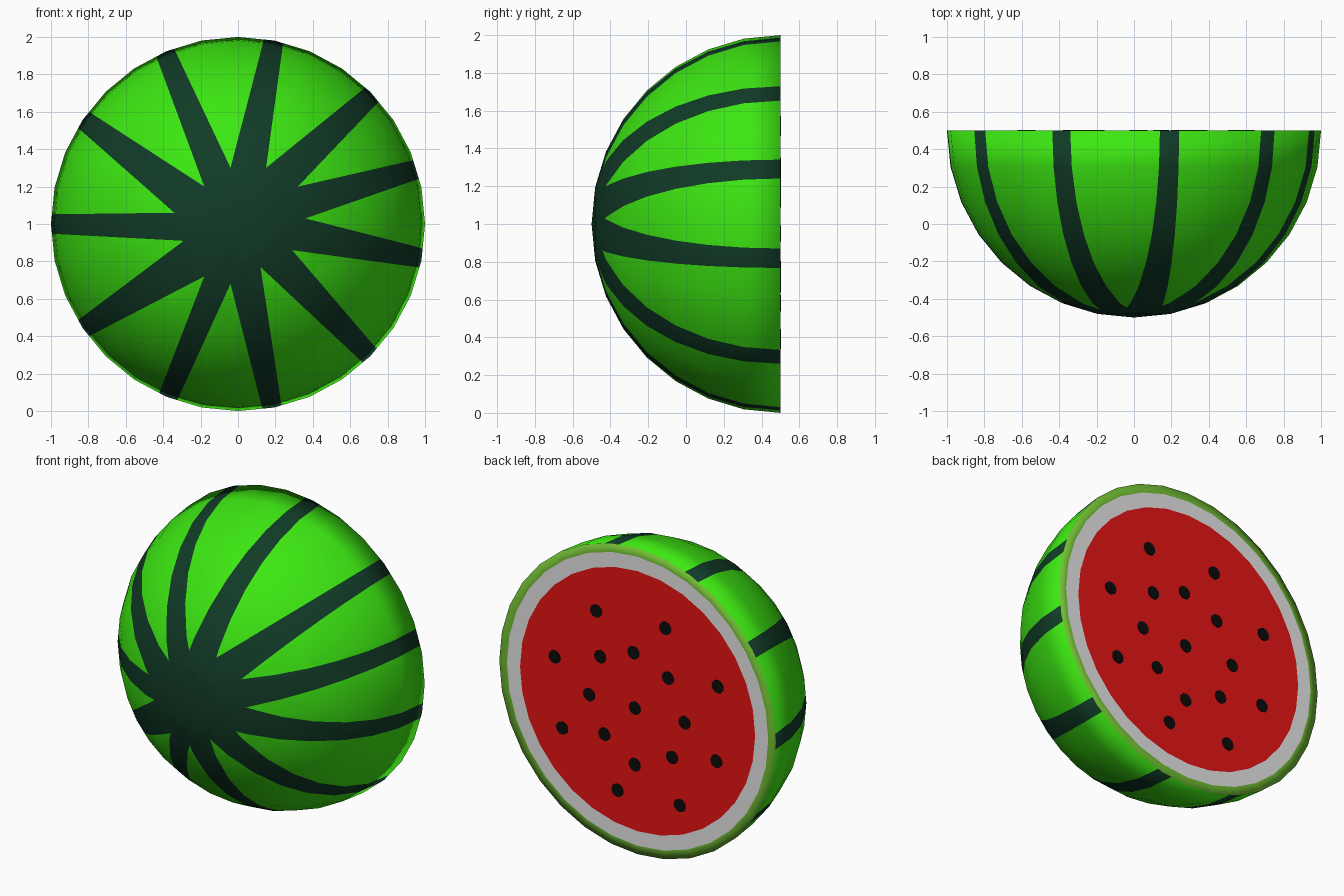
import bpy, bmesh, math
from mathutils import Vector

if "Cube" in bpy.data.objects:
    bpy.data.objects.remove(bpy.data.objects["Cube"])


def material(name, r, g, b):
    m = bpy.data.materials.new(name)
    m.diffuse_color = (r, g, b, 1)
    m.use_nodes = True
    m.node_tree.nodes["Principled BSDF"].inputs["Base Color"].default_value = m.diffuse_color
    return m


GREEN = material("bright green", 0.046, 0.8, 0.006)
DARK = material("dark green", 0.0055, 0.043, 0.02)
RIM = material("pale green", 0.17, 0.52, 0.035)
WHITE = material("white", 0.8, 0.8, 0.8)
RED = material("red", 0.8, 0.007, 0.007)
BLACK = material("black", 0.003, 0.003, 0.003)

SEGS, RINGS = 32, 8
CUT_Y = 0.5
R_WHITE, R_RED = 0.945, 0.85


def finish(bm, name, mats, smooth=False):
    for f in bm.faces:
        f.smooth = smooth
    me = bpy.data.meshes.new(name)
    bm.to_mesh(me)
    bm.free()
    for m in mats:
        me.materials.append(m)
    ob = bpy.data.objects.new(name, me)
    bpy.context.collection.objects.link(ob)
    return ob


def ring(bm, r, y, n=SEGS, cx=0.0, cz=1.0):
    return [bm.verts.new((cx + r * math.cos(2 * math.pi * i / n), y,
                          cz + r * math.sin(2 * math.pi * i / n))) for i in range(n)]


def bridge(bm, a, b):
    n = len(a)
    for i in range(n):
        j = (i + 1) % n
        bm.faces.new((a[i], a[j], b[j], b[i]))


# Rind: half sphere with its pole to the front
bm = bmesh.new()
pole = bm.verts.new((0, CUT_Y - 1, 1))
rings = []
for k in range(1, RINGS + 1):
    t = k * math.pi / 2 / RINGS
    rings.append(ring(bm, math.sin(t), CUT_Y - math.cos(t)))
for i in range(SEGS):
    bm.faces.new((pole, rings[0][i], rings[0][(i + 1) % SEGS]))
for a, b in zip(rings, rings[1:]):
    bridge(bm, a, b)

# Stripes: green wedges between the stripe angles, each starting at a notch point
angles = [-146, -112, -79.5, -45, -10.5, 17, 44, 79, 113, 146, 180, 214]
notches = [(-.18, -.28), (-.04, -.32), (.12, -.23), (.29, -.14), (.36, .03), (.32, .2),
           (.15, .3), (-.04, .3), (-.18, .2), (-.34, .06), (-.29, -.09)]
HALF = 0.052


def direction(a):
    return Vector((math.cos(a), math.sin(a)))


def flat(p):
    return Vector((p.x, p.z - 1))


def cross(a, b):
    return a.x * b.y - a.y * b.x


wedges = []
for i, n in enumerate(notches):
    n = Vector(n)
    a = direction(math.radians(angles[i]) + HALF)
    b = direction(math.radians(angles[i + 1]) - HALF)
    mid = (a + b).normalized()
    wedges.append((n, a - n, b - n))
    for edge in (a - n, b - n):
        faces = [f for f in bm.faces
                 if flat(f.calc_center_median()).normalized().dot(mid) > math.cos(math.radians(26))]
        geom = set(faces)
        for f in faces:
            geom.update(f.edges)
            geom.update(f.verts)
        bmesh.ops.bisect_plane(bm, geom=list(geom), dist=1e-4,
                               plane_co=(n.x, 0, n.y + 1), plane_no=(-edge.y, 0, edge.x))
for f in bm.faces:
    p = flat(f.calc_center_median())
    green = any(cross(ea, p - n) > 0 and cross(eb, p - n) < 0 for n, ea, eb in wedges)
    f.material_index = 0 if green else 1

# Cut rim: the open edge drawn inward on the cut plane
border = [e for e in bm.edges if e.is_boundary]
out = bmesh.ops.extrude_edge_only(bm, edges=border)["geom"]
for g in out:
    if isinstance(g, bmesh.types.BMVert):
        g.co.x *= R_WHITE
        g.co.z = 1 + (g.co.z - 1) * R_WHITE
    elif isinstance(g, bmesh.types.BMFace):
        g.material_index = 2
bmesh.ops.recalc_face_normals(bm, faces=bm.faces)
pole_face = min(bm.faces, key=lambda f: f.calc_center_median().y)
if pole_face.normal.y > 0:
    bmesh.ops.reverse_faces(bm, faces=bm.faces)
finish(bm, "rind", [GREEN, DARK, RIM], smooth=True)


def face_back(bm):
    bm.normal_update()
    for f in bm.faces:
        if f.normal.y < 0:
            f.normal_flip()


# White pith ring
bm = bmesh.new()
bridge(bm, ring(bm, R_WHITE, CUT_Y), ring(bm, R_RED, CUT_Y))
face_back(bm)
finish(bm, "pith", [WHITE])

# Red flesh disc
bm = bmesh.new()
bm.faces.new(ring(bm, R_RED, CUT_Y))
face_back(bm)
finish(bm, "flesh", [RED])

# Seeds: thin round plates on the flesh
seeds = [(.30, .51), (-.20, .53), (.60, .13), (.27, .22), (.03, .31), (-.22, .21),
         (-.58, .25), (.35, -.05), (.02, -.05), (-.34, -.05), (.545, -.32), (.24, -.28),
         (.02, -.42), (-.25, -.30), (-.57, -.24), (.145, -.62), (-.305, -.60)]
bm = bmesh.new()
for x, z in seeds:
    low = ring(bm, 0.043, CUT_Y, 12, x, 1 + z)
    top = ring(bm, 0.043, CUT_Y + 0.003, 12, x, 1 + z)
    bridge(bm, low, top)
    bm.faces.new(top)
bmesh.ops.recalc_face_normals(bm, faces=bm.faces)
for f in bm.faces:
    if len(f.verts) == 12 and f.normal.y < 0:
        bmesh.ops.reverse_faces(bm, faces=bm.faces)
        break
finish(bm, "seeds", [BLACK])
